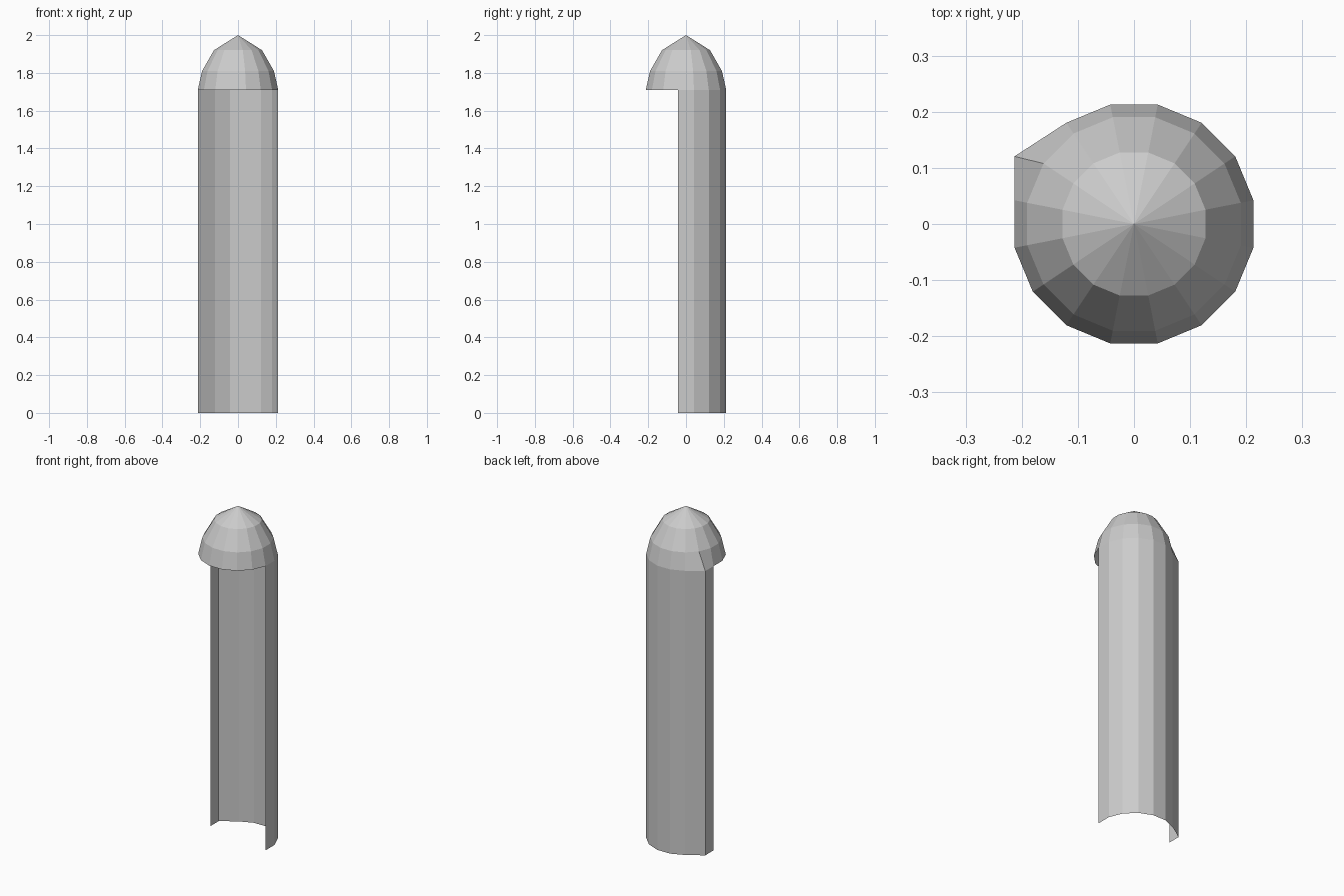
import bpy
from math import sin, cos, radians

if "Cube" in bpy.data.objects:
    bpy.data.objects.remove(bpy.data.objects["Cube"])

SIDES = 16
RADIUS = 0.217
RIM_Z = 1.71


def ring_point(k, r, z):
    """Vertex k of a 16-sided ring, with flats facing the axes."""
    a = radians(11.25 + 360 / SIDES * k)
    return (r * cos(a), r * sin(a), z)


def body_point(k, z):
    """Full-radius ring, with one corner pulled out square on the back left."""
    x, y, z = ring_point(k, RADIUS, z)
    return (-0.213, y, z) if k % SIDES == 6 else (x, y, z)


def make_object(name, verts, faces):
    mesh = bpy.data.meshes.new(name)
    mesh.from_pydata(verts, [], faces)
    mesh.update()
    obj = bpy.data.objects.new(name, mesh)
    bpy.context.collection.objects.link(obj)
    return obj


# Curved back wall: an open half cylinder, single sheet
steps = range(-1, 8)
n = len(steps)
verts = [body_point(k, z) for z in (0, RIM_Z) for k in steps]
make_object("niche_wall", verts,
            [(i, i + 1, n + i + 1, n + i) for i in range(n - 1)])

# Pointed dome above the wall, open underneath
verts = [body_point(k, RIM_Z) for k in range(SIDES)]
for r, z in ((0.194, 1.81), (0.13, 1.92)):
    verts += [ring_point(k, r, z) for k in range(SIDES)]
verts.append((0, 0, 2.0))
faces = []
for k in range(SIDES):
    j = (k + 1) % SIDES
    for base in (0, SIDES):
        faces.append((base + k, base + j, base + SIDES + j, base + SIDES + k))
    faces.append((2 * SIDES + k, 2 * SIDES + j, 3 * SIDES))
make_object("dome_cap", verts, faces)
